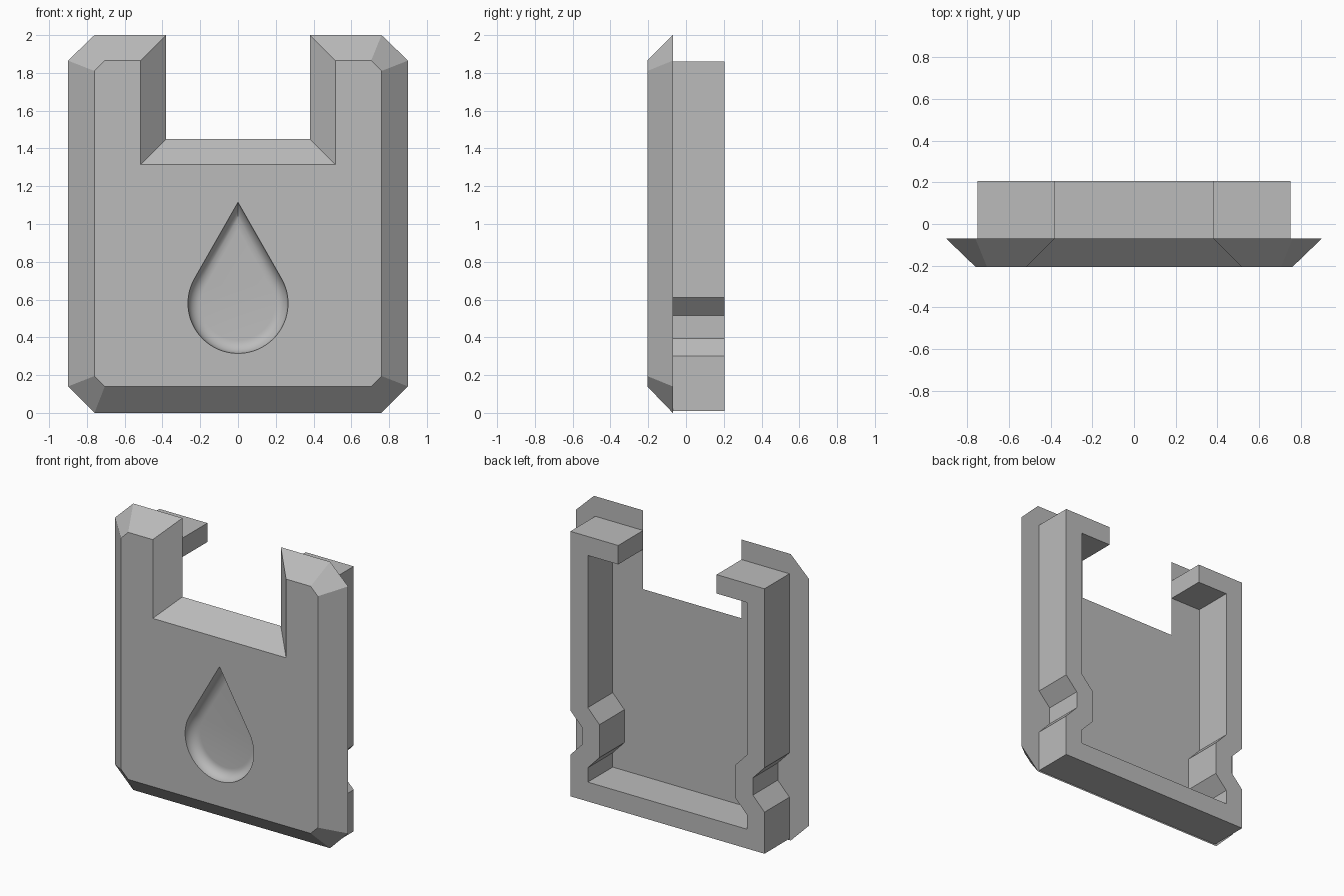
import bpy, bmesh, math

cube = bpy.data.objects.get("Cube")
if cube:
    bpy.data.objects.remove(cube, do_unlink=True)

grey = bpy.data.materials.new("plain_grey")
grey.use_nodes = True
grey.diffuse_color = (0.5, 0.5, 0.5, 1)
grey.node_tree.nodes["Principled BSDF"].inputs["Base Color"].default_value = (0.5, 0.5, 0.5, 1)

FRONT, MID, BACK = -0.205, -0.07, 0.205


def mirrored(half):
    """Close a right-half outline by adding its mirror image."""
    return half + [(-x, z) for x, z in reversed(half)]


def ring(bm, outline, y):
    return [bm.verts.new((x, y, z)) for x, z in outline]


def bridge(bm, a, b):
    for i in range(len(a)):
        j = (i + 1) % len(a)
        bm.faces.new((a[i], a[j], b[j], b[i]))


def finish(bm, name):
    bmesh.ops.recalc_face_normals(bm, faces=bm.faces)
    mesh = bpy.data.meshes.new(name)
    bm.to_mesh(mesh)
    bm.free()
    mesh.materials.append(grey)
    obj = bpy.data.objects.new(name, mesh)
    bpy.context.collection.objects.link(obj)
    return obj


def teardrop(scale, centre=0.58, radius=0.265, tip=0.535, steps=56):
    """Circle drawn out to a point at the top, scaled about its centre."""
    start = math.asin(radius / tip)
    sweep = math.pi + 2 * start
    pts = [(0, tip)]
    for i in range(steps + 1):
        a = start - sweep * i / steps
        pts.append((radius * math.cos(a), radius * math.sin(a)))
    return [(x * scale, centre + z * scale) for x, z in pts]


# Front plate with sloping edges
bm = bmesh.new()
rim = ring(bm, mirrored([(0.76, 0), (0.9, 0.14), (0.9, 1.865), (0.76, 2),
                         (0.38, 2), (0.38, 1.45)]), MID)
face = ring(bm, mirrored([(0.705, 0.14), (0.76, 0.195), (0.76, 1.81), (0.705, 1.865),
                          (0.515, 1.865), (0.515, 1.315)]), FRONT)
bridge(bm, rim, face)
bm.faces.new(rim)

# Teardrop hollow with a rounded cove down to a flat floor
COVE, STEPS = 0.07, 8
rings = []
for i in range(STEPS + 1):
    a = math.pi / 2 * i / STEPS
    inset = COVE * (1 - math.cos(a))
    rings.append(ring(bm, teardrop(1 - inset / 0.265), FRONT + COVE * math.sin(a)))
for a, b in zip(rings, rings[1:]):
    bridge(bm, a, b)
bm.faces.new(rings[-1])

# Front surface around the hollow
edges = [bm.edges.get((loop[i - 1], loop[i])) for loop in (face, rings[0])
         for i in range(len(loop))]
bmesh.ops.triangle_fill(bm, use_beauty=True, use_dissolve=False, edges=edges)
plate = finish(bm, "front_plate")
bpy.context.view_layer.objects.active = plate
plate.select_set(True)
bpy.ops.object.shade_smooth_by_angle(angle=math.radians(30))

# Back rim: one open band with pinched sides and short hooks at the top
bm = bmesh.new()
outer = [(0.75, 0.01), (0.75, 0.3), (0.66, 0.395), (0.66, 0.515), (0.75, 0.61),
         (0.75, 1.86), (0.38, 1.86)]
inner = [(0.615, 0.145), (0.615, 0.245), (0.525, 0.34), (0.525, 0.57), (0.615, 0.665),
         (0.615, 1.728), (0.38, 1.728)]
outline = outer + inner[::-1] + [(-x, z) for x, z in inner] + [(-x, z) for x, z in outer[::-1]]
low, high = ring(bm, outline, MID), ring(bm, outline, BACK)
bridge(bm, low, high)
bm.faces.new(low)
bm.faces.new(high)
finish(bm, "back_rim")
